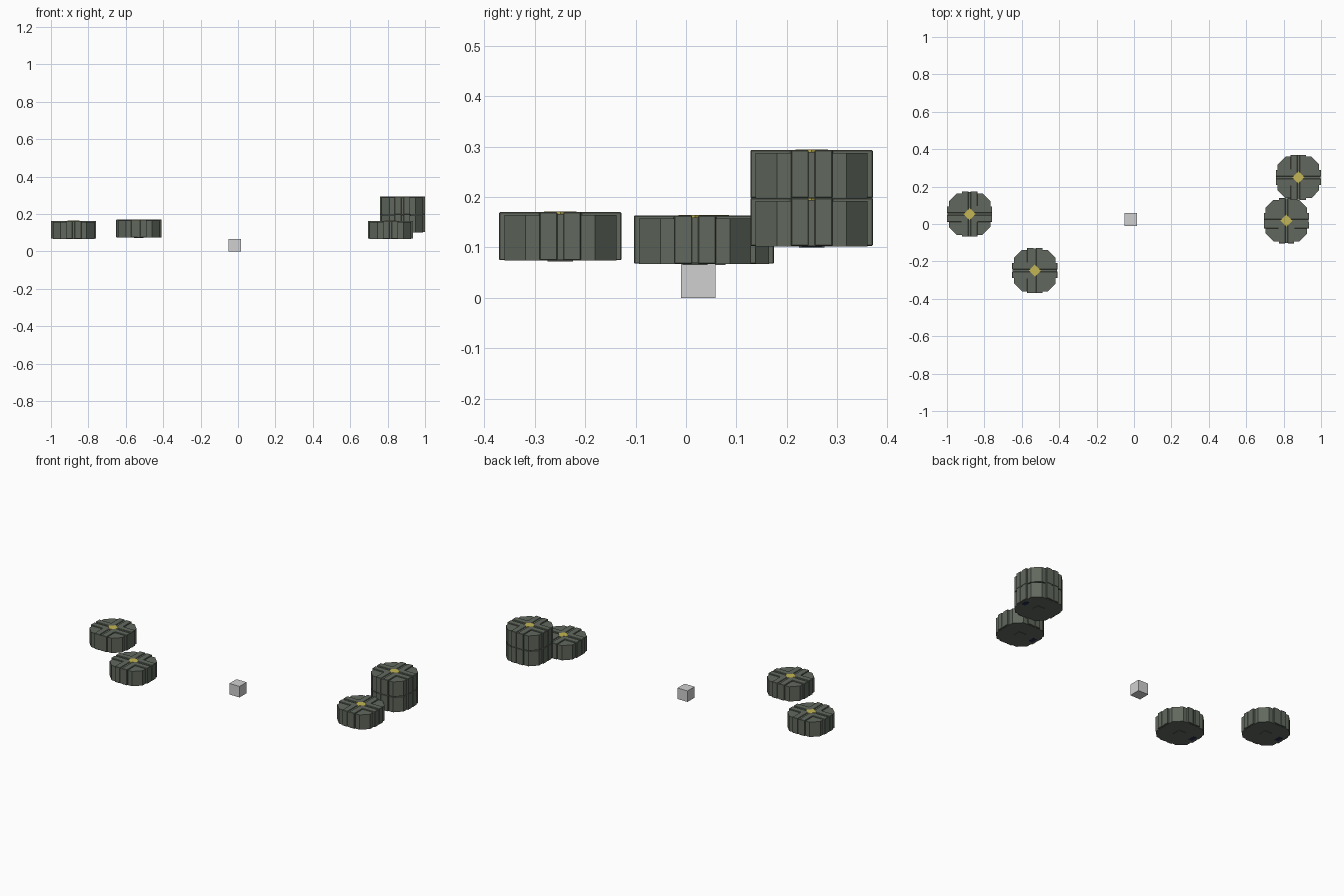
import bpy, bmesh, math

if "Cube" in bpy.data.objects:
    bpy.data.objects.remove(bpy.data.objects["Cube"])


def material(name, rgb):
    m = bpy.data.materials.new(name)
    m.diffuse_color = (*rgb, 1)
    m.use_nodes = True
    m.node_tree.nodes["Principled BSDF"].inputs["Base Color"].default_value = m.diffuse_color
    return m


OLIVE = material("olive_grey", (0.12, 0.14, 0.11))
YELLOW = material("dull_yellow", (0.55, 0.47, 0.09))
NAVY = material("dark_navy", (0.02, 0.025, 0.08))
GREY = material("light_grey", (0.63, 0.63, 0.63))


def prism(name, outline, z0, z1, mat, at, turn=0.0, bevel=0.0):
    """Upright prism from an x/y outline, turned about its own centre."""
    bm = bmesh.new()
    face = bm.faces.new([bm.verts.new((x, y, z0)) for x, y in outline])
    top = bmesh.ops.extrude_face_region(bm, geom=[face])["geom"]
    for v in top:
        if isinstance(v, bmesh.types.BMVert):
            v.co.z = z1
    bmesh.ops.recalc_face_normals(bm, faces=bm.faces)
    mesh = bpy.data.meshes.new(name)
    bm.to_mesh(mesh)
    bm.free()
    mesh.materials.append(mat)
    ob = bpy.data.objects.new(name, mesh)
    ob.location = at
    ob.rotation_euler.z = turn
    bpy.context.collection.objects.link(ob)
    if bevel:
        mod = ob.modifiers.new("edge_chamfer", "BEVEL")
        mod.width = bevel
        mod.segments = 1
    return ob


def rect(hx, hy, cx=0, cy=0):
    return [(cx - hx, cy - hy), (cx + hx, cy - hy), (cx + hx, cy + hy), (cx - hx, cy + hy)]


H = 0.096    # canister height
A, B = 0.111, 0.069    # octagon half-width and half side length
OCTAGON = [(A, -B), (A, B), (B, A), (-B, A), (-A, B), (-A, -B), (-B, -A), (B, -A)]
S, W, R = 0.006, 0.041, 0.121    # slot half-width, arm half-width, arm reach
RAIL = [(S, S), (R, S), (R, W), (W, W), (W, R), (S, R)]


def canister(x, y, z, turn=0.0):
    at = (x, y, z)
    # eight-sided core, slightly below the raised cross
    prism("canister_core", OCTAGON, 0, H - 0.006, OLIVE, at)
    # four corner rails form the raised cross with a centre slot
    for k in range(4):
        prism("cross_rail", RAIL, 0.001, H, OLIVE, at, k * math.pi / 2, 0.0015)
    # slot floors
    prism("slot_floor_x", rect(R - 0.002, S + 0.001), 0.002, H - 0.004, OLIVE, at)
    prism("slot_floor_y", rect(S + 0.001, R - 0.002), 0.002, H - 0.004, OLIVE, at)
    # yellow diamond on top
    prism("top_diamond", rect(0.023, 0.023), H - 0.006, H + 0.001, YELLOW, at, math.pi / 4)
    # underside details
    prism("base_plate", rect(0.025, 0.025), -0.002, 0.004, OLIVE, at)
    prism("base_tab", rect(0.012, 0.02, -0.09), -0.001, 0.004, NAVY, at, turn)


# scattered canisters: two on the left, one on the right and a stack of two
canister(-0.879, 0.053, 0.067)
canister(-0.53, -0.249, 0.074)
canister(0.815, 0.018, 0.067)
canister(0.879, 0.249, 0.102, math.pi)
canister(0.879, 0.249, 0.197)

# small plain cube near the middle
prism("small_cube", rect(0.034, 0.034), 0, 0.067, GREY, (-0.017, 0.024, 0))
